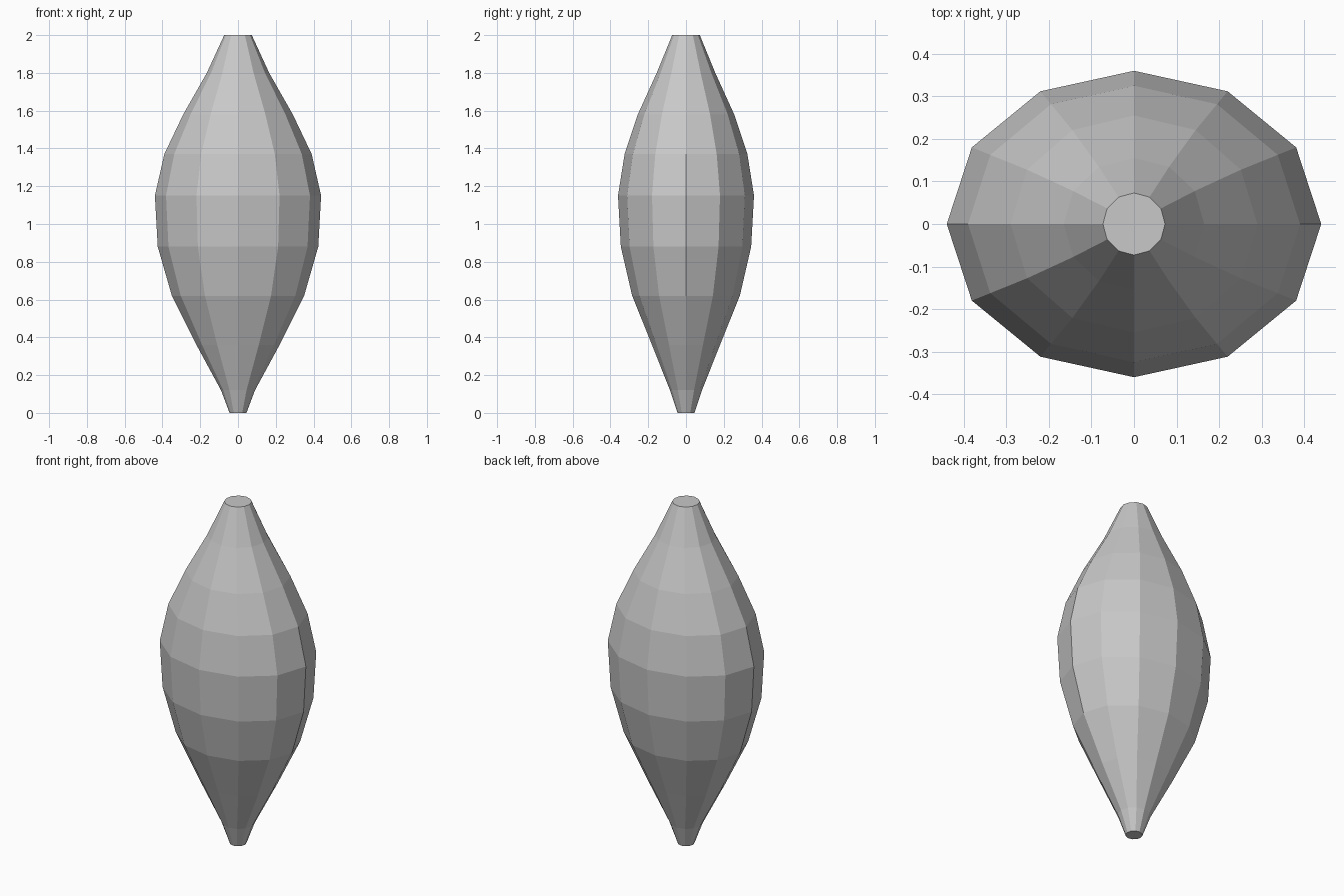
import bpy, bmesh, math

if "Cube" in bpy.data.objects:
    bpy.data.objects.remove(bpy.data.objects["Cube"])

SIDES = 12
# Rings from bottom to top: height, half width in x, half depth in y
RINGS = [
    (0.00, 0.045, 0.045),
    (0.12, 0.09, 0.085),
    (0.36, 0.22, 0.18),
    (0.62, 0.35, 0.285),
    (0.88, 0.425, 0.345),
    (1.15, 0.44, 0.36),
    (1.37, 0.39, 0.325),
    (1.58, 0.29, 0.255),
    (1.80, 0.165, 0.155),
    (2.00, 0.073, 0.073),
]

grey = bpy.data.materials.new("plain grey")
grey.diffuse_color = (0.58, 0.58, 0.58, 1)
grey.use_nodes = True
grey.node_tree.nodes["Principled BSDF"].inputs["Base Color"].default_value = grey.diffuse_color

# Faceted spindle body with an oval cross-section
bm = bmesh.new()
loops = []
for z, rx, ry in RINGS:
    angles = [2 * math.pi * i / SIDES for i in range(SIDES)]
    loops.append([bm.verts.new((rx * math.cos(a), ry * math.sin(a), z)) for a in angles])
for low, high in zip(loops, loops[1:]):
    for i in range(SIDES):
        j = (i + 1) % SIDES
        bm.faces.new((low[i], low[j], high[j], high[i]))

# Flat end caps
bm.faces.new(loops[0][::-1])
bm.faces.new(loops[-1])

mesh = bpy.data.meshes.new("spindle_body")
bm.to_mesh(mesh)
bm.free()
mesh.materials.append(grey)
body = bpy.data.objects.new("spindle_body", mesh)
bpy.context.collection.objects.link(body)
